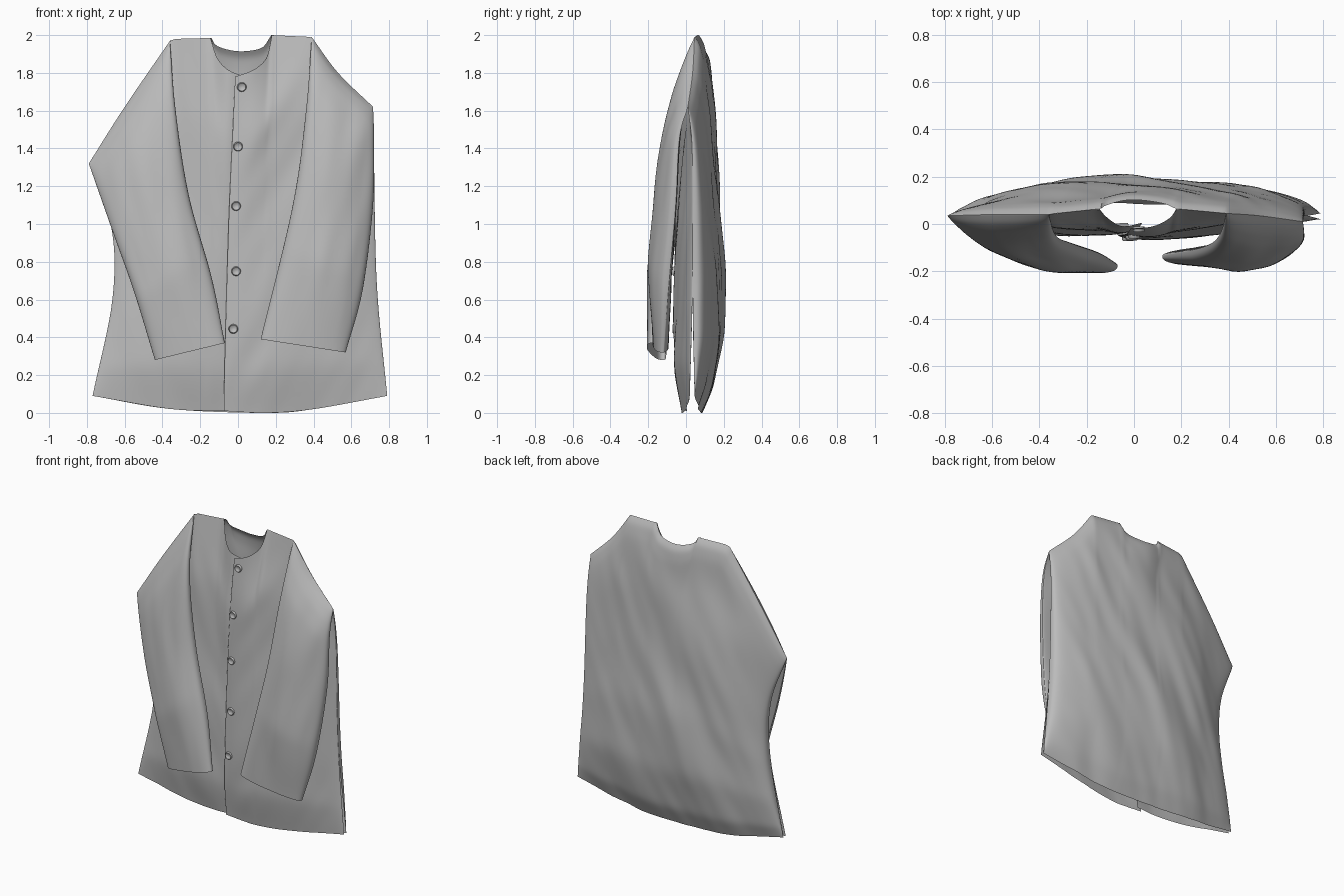
import bpy, bmesh, math
from mathutils import Vector, noise
from mathutils.bvhtree import BVHTree

cube = bpy.data.objects.get("Cube")
if cube:
    bpy.data.objects.remove(cube, do_unlink=True)

cloth = bpy.data.materials.new("grey_cloth")
cloth.use_nodes = True
grey = (0.5, 0.5, 0.5, 1)
cloth.diffuse_color = grey
cloth.node_tree.nodes["Principled BSDF"].inputs["Base Color"].default_value = grey


def curve(path, steps=8):
    """Rounded version of a path through the same points."""
    points = [Vector(p) for p in path]
    points = [2 * points[0] - points[1]] + points + [2 * points[-1] - points[-2]]
    result = []
    for a, b, c, d in zip(points, points[1:], points[2:], points[3:]):
        for k in range(steps):
            t = k / steps
            result.append(b + (c - a) * t / 2 + (2 * a - 5 * b + 4 * c - d) * t * t / 2
                          + (3 * b - a - 3 * c + d) * t ** 3 / 2)
    return result + [points[-2]]


def along(path, t, axis):
    """Point at a fraction of a path, measured mostly along one axis."""
    points = [Vector(p) for p in path]
    spans = [(b - a).length * 0.1 + abs(b[axis] - a[axis]) for a, b in zip(points, points[1:])]
    left = t * sum(spans)
    for a, b, span in zip(points, points[1:], spans):
        if left <= span:
            return a.lerp(b, left / span)
        left -= span
    return points[-1]


def graph(keys, t):
    """Value of a piecewise graph."""
    for (t0, a), (t1, b) in zip(keys, keys[1:]):
        if t <= t1:
            return a + (b - a) * (t - t0) / (t1 - t0)
    return keys[-1][1]


def ease(i, count):
    return (1 - math.cos(math.pi * i / count)) / 2


def folds(p, seed, slant):
    """Soft slanted drapery folds."""
    across = p.x + slant * p.z
    broad = noise.noise(Vector((across * 4, seed, p.z * 1.3)))
    fine = noise.noise(Vector((across * 9, seed + 5, p.z * 2.5)))
    return broad + fine * 0.4


def add_panel(bm, bottom, top, start, end, puff, facing, seed,
              slant=0.4, wrinkle=0.02, cols=80, rows=70, roundness=0.5):
    """Patch of cloth stretched between four edges and puffed out."""
    s_pts = [along(start, ease(j, rows), 2) for j in range(rows + 1)]
    e_pts = [along(end, ease(j, rows), 2) for j in range(rows + 1)]
    grid = []
    for i in range(cols + 1):
        u = ease(i, cols)
        low, high = along(bottom, u, 0), along(top, u, 0)
        low_chord, high_chord = s_pts[0].lerp(e_pts[0], u), s_pts[-1].lerp(e_pts[-1], u)
        dome = max(0, math.sin(math.pi * u))
        column = []
        for j in range(rows + 1):
            v = ease(j, rows)
            p = low.lerp(high, v) + s_pts[j].lerp(e_pts[j], u) - low_chord.lerp(high_chord, v)
            # The depth of the neckline fades quickly below it
            p.y += (high.y - high_chord.y) * (v ** 4 - v)
            p.y += graph(puff, v) * dome ** roundness
            mask = min(1, dome * 2) * min(1, (1 - v) * 6) * min(1, 0.4 + v * 3)
            p.y += wrinkle * mask * folds(p, seed, slant)
            column.append(bm.verts.new(p))
        grid.append(column)
    faces = []
    for a, b in zip(grid, grid[1:]):
        for j in range(rows):
            faces.append(bm.faces.new((a[j], b[j], b[j + 1], a[j + 1])))
    inner = [vert for column in grid[1:-1] for vert in column[1:-1]]
    for _ in range(6):
        bmesh.ops.smooth_vert(bm, verts=inner, factor=0.5, use_axis_y=True)
    bm.normal_update()
    if sum(f.normal.y for f in faces) * facing < 0:
        bmesh.ops.reverse_faces(bm, faces=faces)


def finish(bm, name):
    bmesh.ops.remove_doubles(bm, verts=bm.verts, dist=0.0003)
    mesh = bpy.data.meshes.new(name)
    bm.to_mesh(mesh)
    tree = BVHTree.FromBMesh(bm)
    bm.free()
    mesh.materials.append(cloth)
    obj = bpy.data.objects.new(name, mesh)
    bpy.context.collection.objects.link(obj)
    bpy.ops.object.select_all(action='DESELECT')
    obj.select_set(True)
    bpy.context.view_layer.objects.active = obj
    bpy.ops.object.shade_smooth_by_angle(angle=math.radians(50))
    return tree


# Shared seams
side_left = [(.79, .02, .09), (.735, .035, .68), (.72, .035, 1.35), (.715, .01, 1.62)]
side_right = [(-.77, .02, .09), (-.665, .035, .6), (-.67, .04, .98), (-.79, .035, 1.32)]
slope_left = curve([(.39, .045, 1.99), (.53, .035, 1.8), (.715, .01, 1.62)])
slope_right = curve([(-.36, .04, 1.97), (-.6, .04, 1.62), (-.79, .035, 1.32)])
neck_left, neck_right = (.175, .065, 2), (-.14, .065, 1.985)
shoulder_right = (-.33, .045, 1.98)
placket = curve([(-.075, -.02, .01), (-.07, -.045, .3), (-.05, -.045, 1),
                 (-.03, -.04, 1.45), (-.015, -.02, 1.78)])
under_placket = [p + Vector((.05, .025, 0)) for p in placket]

# Back panel, open at the side slits
back_left = curve([(.79, .045, .09)] + side_left[1:])
back_right = curve([(-.77, .045, .09)] + side_right[1:])
side_left, side_right = curve(side_left), curve(side_right)
back_neck = curve([neck_right, (-.115, .08, 1.945), (-.04, .1, 1.92), (.04, .1, 1.915),
                   (.13, .085, 1.935), neck_left])
bm = bmesh.new()
add_panel(bm,
          bottom=curve([back_right[0], (-.35, .09, .02), (.15, .08, 0), (.4, .07, .02),
                        back_left[0]]),
          top=slope_right[::-1] + [shoulder_right] + back_neck + slope_left,
          start=back_right, end=back_left,
          puff=[(0, 0), (.06, .055), (.2, .115), (.4, .135), (.6, .115), (.8, .08),
                (.94, .05), (.98, .03), (1, 0)],
          facing=1, seed=3, slant=-.45, wrinkle=.026, cols=150, roundness=.3)
finish(bm, "back_panel")

# Front panels, the left one lapped over the right
front_puff = [(0, 0), (.12, -.035), (.3, -.04), (.8, -.03), (1, 0)]
bm = bmesh.new()
add_panel(bm,
          bottom=curve([placket[0], (.15, -.02, 0), (.4, 0, .02), side_left[0]]),
          top=curve([placket[-1], (.08, -.01, 1.815), (.145, .02, 1.87), (.168, .045, 1.94),
                     neck_left]) + slope_left,
          start=placket, end=side_left, puff=front_puff, facing=-1, seed=8, slant=-.5)
front_tree = finish(bm, "front_panel_left")
bm = bmesh.new()
add_panel(bm,
          bottom=curve([under_placket[0], (-.35, 0, .02), side_right[0]]),
          top=curve([under_placket[-1], (-.05, -.01, 1.815), (-.105, .02, 1.87),
                     (-.132, .045, 1.94), neck_right]) + [shoulder_right] + slope_right,
          start=under_placket, end=side_right, puff=front_puff, facing=-1, seed=12)
finish(bm, "front_panel_right")

# Sleeves: flattened open tubes folded across the front
sleeve_edges = {
    "sleeve_left": (
        [(.12, -.135, .39), (.29, -.1, 1.1), (.36, -.05, 1.6), slope_left[0]],
        [(.57, -.12, .32), (.66, -.095, .65), (.715, -.055, 1.1), (.72, -.035, 1.45),
         slope_left[-1]],
        slope_left, -.2),
    "sleeve_right": (
        [(-.07, -.175, .37), (-.14, -.13, .72), (-.26, -.085, 1.15), (-.33, -.05, 1.6),
         slope_right[0]],
        [(-.44, -.12, .28), (-.55, -.095, .64), (-.66, -.05, .95), slope_right[-1]],
        slope_right, .2),
}
for name, (inner, outer, slope, slant) in sleeve_edges.items():
    bm = bmesh.new()
    inner, outer = curve(inner), curve(outer)
    cuff = [inner[0], outer[0]]
    add_panel(bm, cuff, slope, inner, outer,
              [(0, -.05), (.3, -.095), (.6, -.085), (.85, -.07), (.94, -.05), (.98, -.03), (1, 0)],
              facing=-1, seed=20, slant=slant, roundness=.35)
    add_panel(bm, cuff, slope, inner, outer, [(0, .035), (.5, .02), (1, 0)],
              facing=1, seed=25, wrinkle=.005)
    finish(bm, name)

# Buttons: a disc with a raised rim and dished middle
button_spots = [(.02, 1.725), (0, 1.41), (-.01, 1.095), (-.01, .75), (-.025, .445)]
button_profile = [(.025, .012), (.025, -.006), (.021, -.011), (.017, -.006), (.001, -.005)]
for number, (x, z) in enumerate(button_spots, 1):
    depth = front_tree.ray_cast(Vector((x, -1, z)), Vector((0, 1, 0)))[0].y
    bm = bmesh.new()
    rim = [bm.verts.new((x + r, depth + y, z)) for r, y in button_profile]
    edges = [bm.edges.new(pair) for pair in zip(rim, rim[1:])]
    bmesh.ops.spin(bm, geom=rim + edges, cent=(x, depth, z), axis=(0, 1, 0),
                   angle=math.tau, steps=20, use_duplicate=False)
    bm.normal_update()
    if sum(f.normal.y * f.calc_area() for f in bm.faces) > 0:
        bmesh.ops.reverse_faces(bm, faces=bm.faces)
    finish(bm, f"button_{number}")
